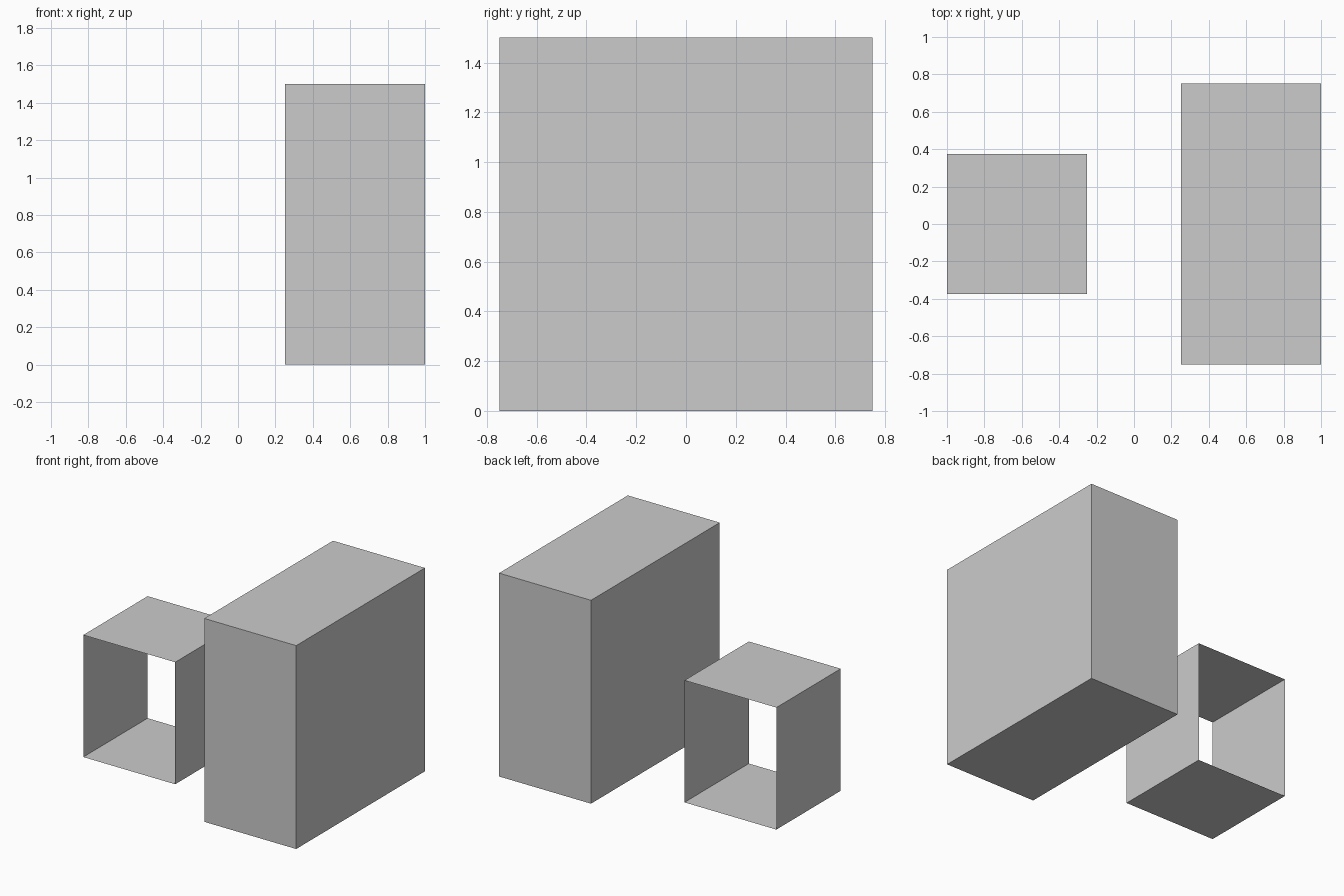
import bpy
import bmesh
from mathutils import Matrix, Vector

if "Cube" in bpy.data.objects:
    bpy.data.objects.remove(bpy.data.objects["Cube"])


def box(name, size, centre, open_ends=False):
    """Flat-faced box; open_ends removes the front and back faces."""
    bm = bmesh.new()
    bmesh.ops.create_cube(bm, size=1)
    bm.normal_update()
    if open_ends:
        ends = [f for f in bm.faces if abs(f.normal.y) > 0.9]
        bmesh.ops.delete(bm, geom=ends, context='FACES_ONLY')
    bm.transform(Matrix.Diagonal((*size, 1)))
    mesh = bpy.data.meshes.new(name)
    bm.to_mesh(mesh)
    bm.free()
    obj = bpy.data.objects.new(name, mesh)
    obj.location = Vector(centre)
    bpy.context.collection.objects.link(obj)
    return obj


# Tall closed block on the right
box("tall_block", (0.75, 1.5, 1.5), (0.625, 0, 0.75))

# Small thin-walled sleeve on the left, open at front and back
box("open_sleeve", (0.75, 0.75, 0.9), (-0.625, 0, 0.45), open_ends=True)
